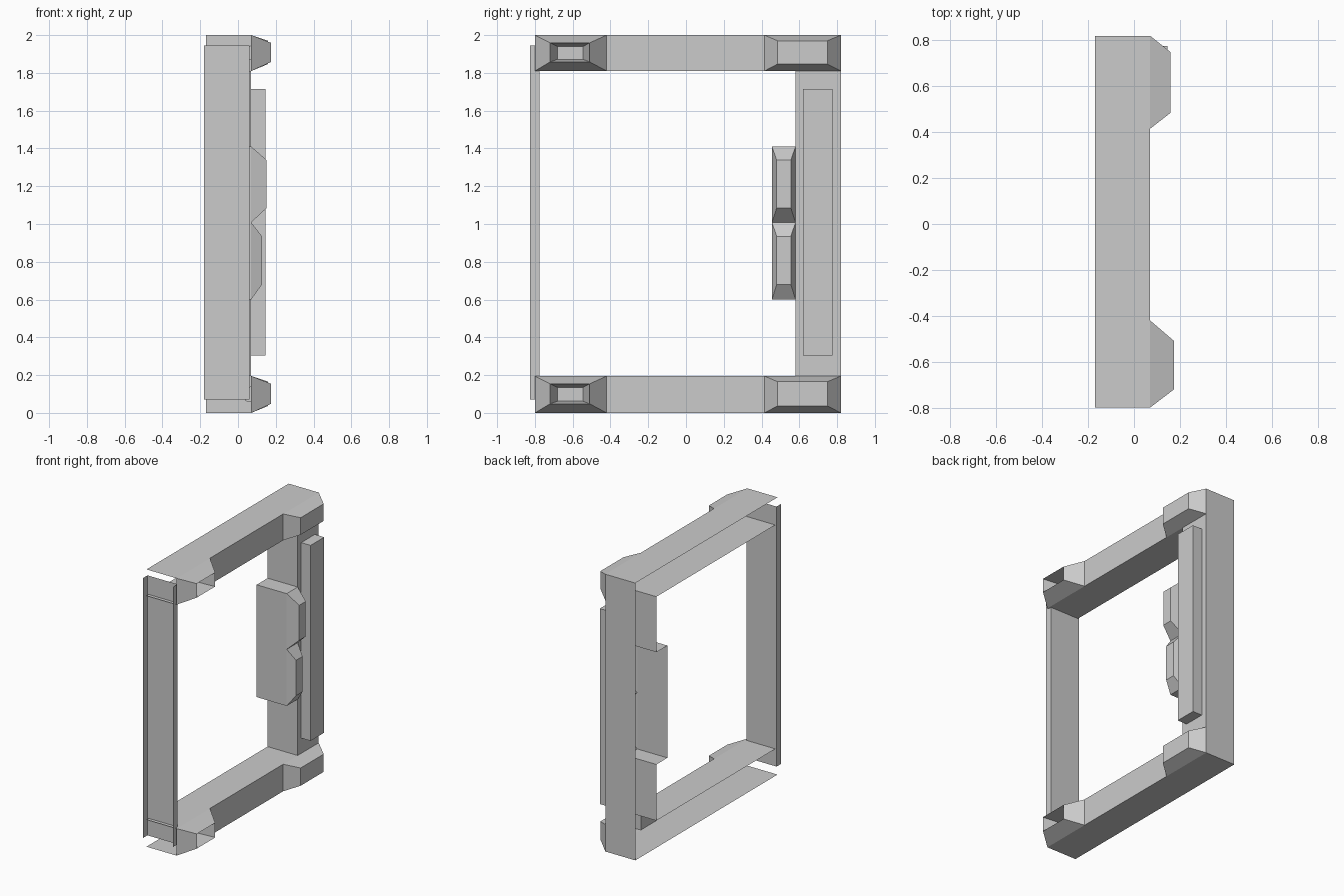
import bpy, bmesh
from mathutils import Vector

if "Cube" in bpy.data.objects:
    bpy.data.objects.remove(bpy.data.objects["Cube"])


class Shell:
    """Collects flat open-shell faces, each turned to face a given direction."""

    def __init__(self):
        self.bm = bmesh.new()

    def quad(self, pts, out):
        f = self.bm.faces.new([self.bm.verts.new(p) for p in pts])
        f.normal_update()
        if f.normal.dot(Vector(out)) < 0:
            f.normal_flip()

    def rect(self, axis, pos, a, b, sign):
        # a and b are the ranges along the two remaining axes, in x, y, z order
        pts = []
        for u, v in ((a[0], b[0]), (a[1], b[0]), (a[1], b[1]), (a[0], b[1])):
            p = [u, v]
            p.insert(axis, pos)
            pts.append(p)
        out = [0, 0, 0]
        out[axis] = sign
        self.quad(pts, out)

    def taper(self, x0, y0, z0, x1, y1, z1, cap=True, inward=False):
        # four sides from a rectangle at x0 to a rectangle at x1
        def ring(x, y, z):
            return [(x, y[0], z[0]), (x, y[1], z[0]), (x, y[1], z[1]), (x, y[0], z[1])]
        r0, r1 = ring(x0, y0, z0), ring(x1, y1, z1)
        s = -1 if inward else 1
        outs = [(0, 0, -s), (0, s, 0), (0, 0, s), (0, -s, 0)]
        for i in range(4):
            j = (i + 1) % 4
            self.quad([r0[i], r0[j], r1[j], r1[i]], outs[i])
        if cap:
            self.rect(0, x1, y1, z1, 1)

    def finish(self, name):
        bmesh.ops.remove_doubles(self.bm, verts=self.bm.verts, dist=0.0005)
        me = bpy.data.meshes.new(name)
        self.bm.to_mesh(me)
        self.bm.free()
        bpy.context.collection.objects.link(bpy.data.objects.new(name, me))


BACK, FRONT = -0.17, 0.07
DEPTH = (BACK, FRONT)
POST = (0.58, 0.82)

# Top and bottom beams, open at the back, with corner blocks
for name, z, inner in (("bottom_beam", (0, 0.195), 1), ("top_beam", (1.81, 2.0), -1)):
    s = Shell()
    outer_z, inner_z = (z[0], z[1]) if inner > 0 else (z[1], z[0])
    s.rect(2, outer_z, DEPTH, (-0.80, 0.82), -inner)
    s.rect(2, inner_z, DEPTH, (-0.80, POST[0]), inner)
    s.rect(0, FRONT, (-0.42, 0.415), z, 1)
    s.rect(1, 0.82, DEPTH, z, 1)
    # plain corner block
    s.taper(FRONT, (0.415, 0.82), z, 0.16, (0.485, 0.748), (z[0] + 0.037, z[1] - 0.03))
    # corner block with a tapered socket
    rim_y, rim_z = (-0.72, -0.51), (z[0] + 0.048, z[1] - 0.041)
    s.taper(FRONT, (-0.80, -0.42), z, 0.175, rim_y, rim_z, cap=False)
    s.taper(0.175, rim_y, rim_z, 0.04, (-0.68, -0.545),
            (z[0] + 0.062, z[1] - 0.06), inward=True)
    s.finish(name)

# Latch side post, open at the back, with an opening for the latch housing
PZ, HZ = (0.195, 1.81), (0.60, 1.41)
s = Shell()
s.rect(0, FRONT, POST, PZ, 1)
s.rect(1, POST[1], DEPTH, PZ, 1)
s.rect(1, POST[0], DEPTH, (PZ[0], HZ[0]), -1)
s.rect(1, POST[0], DEPTH, (HZ[1], PZ[1]), -1)
s.finish("latch_post")

# Raised strip on the post
s = Shell()
s.taper(FRONT, (0.62, 0.775), (0.305, 1.715), 0.145, (0.62, 0.775), (0.305, 1.715))
s.finish("post_strip")

# Latch housing with two bevelled blocks
HY = (0.455, POST[0])
s = Shell()
s.rect(1, HY[0], DEPTH, HZ, -1)
s.rect(2, HZ[0], DEPTH, HY, -1)
s.rect(2, HZ[1], DEPTH, HY, 1)
s.taper(FRONT, HY, (0.60, 1.008), 0.127, (0.48, 0.555), (0.68, 0.935))
s.taper(FRONT, HY, (1.008, 1.41), 0.152, (0.48, 0.555), (1.085, 1.338))
s.finish("latch_housing")

# Hinge side channel, open towards -y
s = Shell()
CX, CY, CZ = (-0.18, 0.06), (-0.825, -0.775), (0.07, 1.945)
s.rect(1, CY[1], CX, CZ, 1)
s.rect(0, CX[0], CY, CZ, -1)
s.rect(0, CX[1], CY, CZ, 1)
s.finish("hinge_channel")
